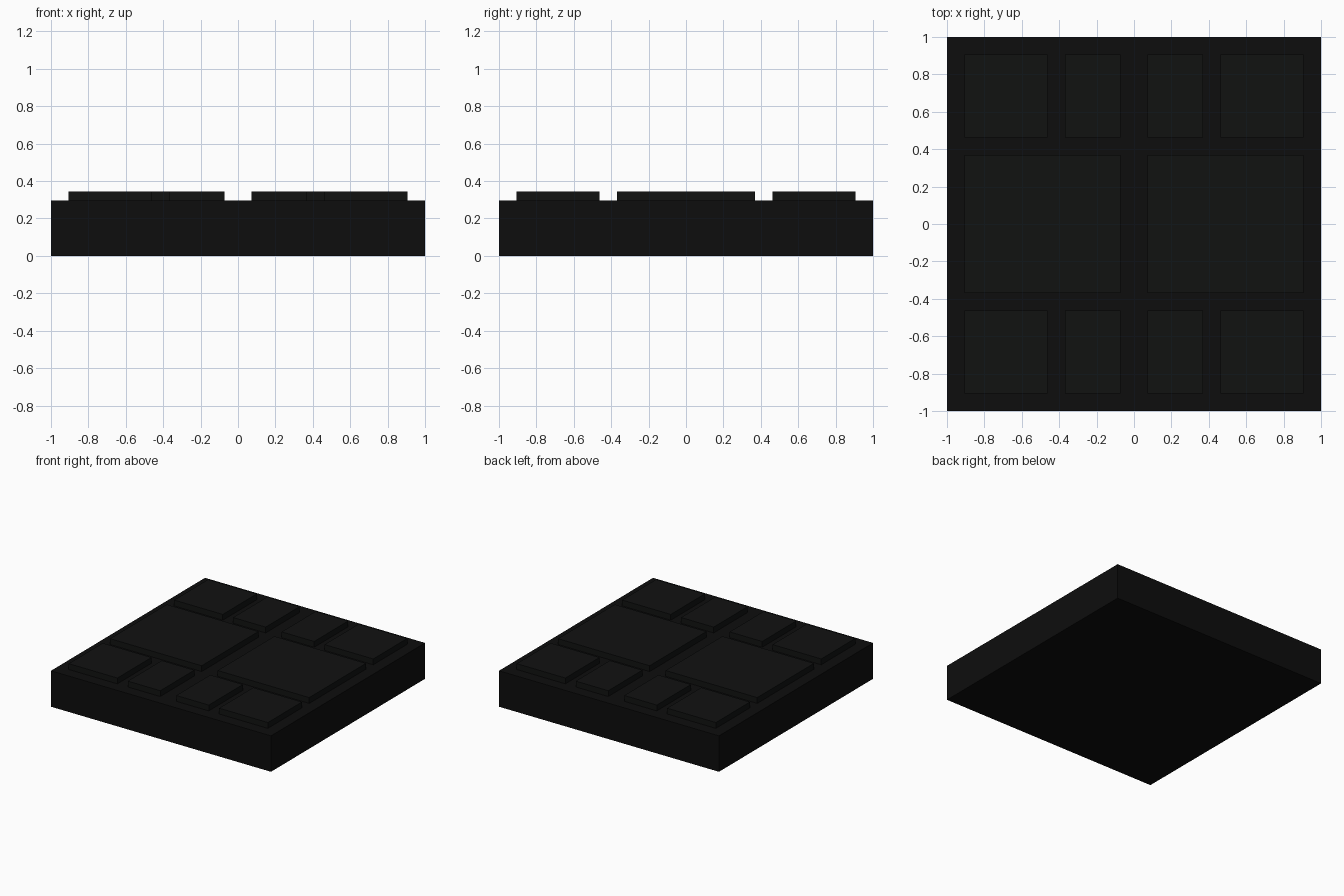
import bpy

if "Cube" in bpy.data.objects:
    bpy.data.objects.remove(bpy.data.objects["Cube"])

BASE_TOP, PAD_TOP = 0.295, 0.343


def material(name, rgb):
    mat = bpy.data.materials.new(name)
    mat.diffuse_color = (*rgb, 1.0)
    mat.use_nodes = True
    mat.node_tree.nodes["Principled BSDF"].inputs["Base Color"].default_value = mat.diffuse_color
    return mat


def box(name, x, y, z, mat):
    """Box spanning the given (low, high) ranges."""
    bpy.ops.mesh.primitive_cube_add(
        size=1, location=[(a + b) / 2 for a, b in (x, y, z)])
    obj = bpy.context.object
    obj.name = name
    obj.scale = [b - a for a, b in (x, y, z)]
    bpy.ops.object.transform_apply(location=False, rotation=False, scale=True)
    obj.data.materials.append(mat)
    return obj


def mirrored(span, sign):
    return tuple(sorted(sign * v for v in span))


slab_black = material("slab_black", (0.004, 0.004, 0.004))
tile_black = material("tile_black", (0.0055, 0.006, 0.0058))

# Solid square slab
box("base_slab", (-1, 1), (-1, 1), (0, BASE_TOP), slab_black)

# Raised tiles, separated by grooves, symmetric left/right and front/back
tile_z = (BASE_TOP, PAD_TOP)
outer, inner = (0.463, 0.905), (0.073, 0.368)
for sx, side in ((-1, "left"), (1, "right")):
    box(f"large_tile_{side}", mirrored((0.073, 0.905), sx),
        (-0.368, 0.368), tile_z, tile_black)
    for sy, end in ((-1, "front"), (1, "back")):
        for label, span in (("corner", outer), ("narrow", inner)):
            box(f"{label}_tile_{end}_{side}", mirrored(span, sx),
                mirrored(outer, sy), tile_z, tile_black)
